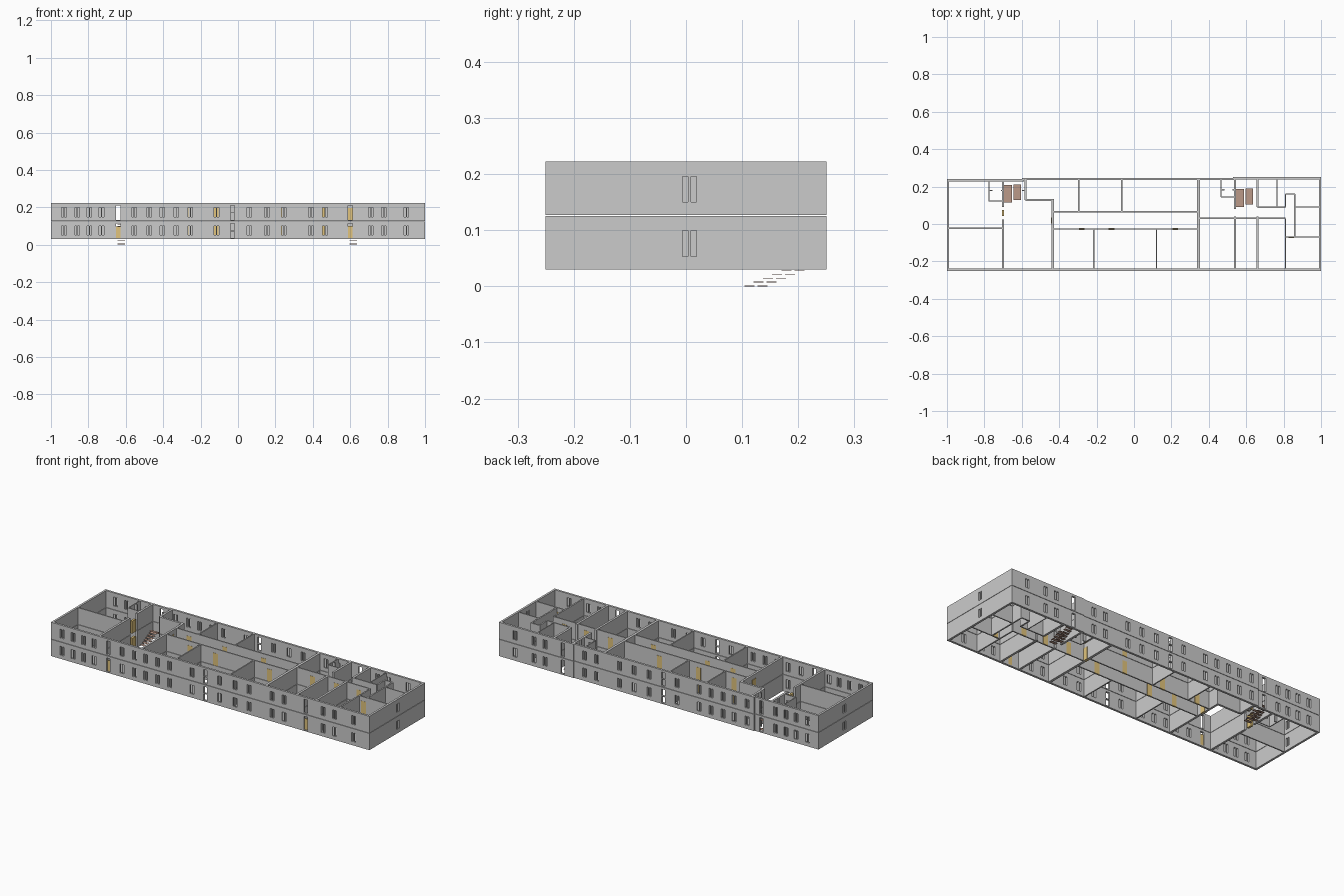
import bpy, bmesh
from mathutils import Matrix, Vector

if "Cube" in bpy.data.objects:
    bpy.data.objects.remove(bpy.data.objects["Cube"])

def material(name, col):
    m = bpy.data.materials.new(name)
    m.diffuse_color = col
    m.use_nodes = True
    m.node_tree.nodes["Principled BSDF"].inputs["Base Color"].default_value = m.diffuse_color
    return m

TAN = material("door_wood", (0.75, 0.55, 0.2, 1))
BROWN = material("stair_brown", (0.5, 0.32, 0.25, 1))

def add_box(bm, x0, x1, y0, y1, z0, z1):
    c = Vector(((x0 + x1) / 2, (y0 + y1) / 2, (z0 + z1) / 2))
    bmesh.ops.create_cube(bm, size=1, matrix=Matrix.Translation(c) @
                          Matrix.Diagonal((x1 - x0, y1 - y0, z1 - z0, 1)))

def finish(bm, name, mat=None):
    bmesh.ops.recalc_face_normals(bm, faces=bm.faces)
    me = bpy.data.meshes.new(name)
    bm.to_mesh(me)
    bm.free()
    ob = bpy.data.objects.new(name, me)
    bpy.context.collection.objects.link(ob)
    if mat:
        me.materials.append(mat)
    return ob

H, T = 0.095, 0.012
STOREYS = [("ground", 0.03), ("upper", 0.127)]

# plan outline, the back stepping slightly between wings
OUTER = [(-1, -.25), (1, -.25), (1, .25), (.53, .25), (.53, .246),
         (-.6, .246), (-.6, .24), (-1, .24)]
INNER = [(-1 + T, -.25 + T), (1 - T, -.25 + T), (1 - T, .25 - T), (.53 + T, .25 - T),
         (.53 + T, .246 - T), (-.6 + T, .246 - T), (-.6 + T, .24 - T), (-1 + T, .24 - T)]
WINDOWS = [-.93, -.86, -.795, -.73, -.555, -.475, -.405, -.33, -.255, -.115,
           .06, .155, .245, .39, .465, .71, .78, .9]
TALL = [-.64, -.03, .6]

# interior walls: (position, start, end, thickness)
ALONG_X = [(-.022, -1, -.70, .007), (.122, -.775, -.70, .005), (.128, -.58, -.435, .012),
           (.065, -.435, .345, .007), (-.027, -.435, .345, .007), (.03, .345, .81, .007),
           (.145, .465, .54, .005), (.09, .66, .81, .007), (.16, .81, .86, .007),
           (.09, .86, .99, .006), (-.07, .81, .99, .007),
           (.18, -.775, -.757, .006), (.18, -.712, -.70, .006),
           (.183, .465, .483, .006), (.183, .527, .54, .006), (.18, -.6, -.575, .006)]
ALONG_Y = [(-.70, .09, .235, .012), (-.70, -.24, .025, .012), (-.775, .12, .235, .005),
           (-.58, .128, .24, .012), (-.435, -.24, .134, .012), (-.295, .065, .24, .007),
           (-.065, .065, .24, .007), (-.215, -.24, -.027, .007), (.12, -.24, -.027, .007),
           (.345, -.24, .24, .014), (.54, .08, .243, .012), (.54, -.24, .04, .012),
           (.66, .09, .243, .012), (.66, -.24, .04, .012), (.465, .145, .243, .005),
           (.765, .09, .243, .005), (.81, .09, .16, .008), (.81, -.24, .03, .008),
           (.86, -.07, .16, .008)]
# door leaves: (x, y, runs along x)
DOORS = [(-.35, .065, 1), (-.126, .065, 1), (.118, .065, 1), (-.28, -.027, 1),
         (-.12, -.027, 1), (.22, -.027, 1), (.45, .03, 1), (.6, .03, 1), (.74, .03, 1),
         (.84, -.07, 1), (-.70, .058, 0), (-.435, .02, 0), (.345, .045, 0)]

for floor, z in STOREYS:
    # outer wall ring
    bm = bmesh.new()
    n = len(OUTER)
    rings = [[bm.verts.new((x, y, h)) for x, y in loop]
             for loop, h in ((OUTER, z), (INNER, z), (INNER, z + H), (OUTER, z + H))]
    for i in range(n):
        j = (i + 1) % n
        for a in range(4):
            b = (a + 1) % 4
            bm.faces.new((rings[a][i], rings[a][j], rings[b][j], rings[b][i]))
    walls = finish(bm, floor + "_outer_walls")

    # window openings: paired slits, tall stairwell panes, end windows
    bm = bmesh.new()
    for ya, yb in ((-.27, -.225), (.22, .27)):
        for x in WINDOWS:
            for s in (-.0125, .0025):
                add_box(bm, x + s, x + s + .010, ya, yb, z + .021, z + .071)
        for x in TALL:
            if x != -.03:
                add_box(bm, x - .011, x + .011, ya, yb, z + .006, z + .083)
            else:
                add_box(bm, x - .011, x + .011, ya, yb, z + .006, z + .042)
                add_box(bm, x - .011, x + .011, ya, yb, z + .046, z + .083)
    for xa, xb in ((-1.02, -.98), (.98, 1.02)):
        for y in (-.006, .009):
            add_box(bm, xa, xb, y, y + .0095, z + .023, z + .069)
    cutter = finish(bm, floor + "_window_cutter")
    cutter.hide_render = True
    mod = walls.modifiers.new("openings", "BOOLEAN")
    mod.object, mod.operation, mod.solver = cutter, "DIFFERENCE", "EXACT"
    bpy.context.view_layer.objects.active = walls
    bpy.ops.object.modifier_apply(modifier=mod.name)
    bpy.data.objects.remove(cutter)

    # partitions
    bm = bmesh.new()
    for p, a, b, t in ALONG_X:
        add_box(bm, a, b, p - t / 2, p + t / 2, z, z + H)
    for p, a, b, t in ALONG_Y:
        add_box(bm, p - t / 2, p + t / 2, a, b, z, z + H)
    finish(bm, floor + "_partitions")

    # interior doors, plus the front entrances on the ground floor
    bm = bmesh.new()
    for x, y, along in DOORS:
        w, d = (.015, .0045) if along else (.006, .016)
        if x in (-.435, .345):
            w = .0085
        add_box(bm, x - w, x + w, y - d, y + d, z, z + .07)
    if floor == "ground":
        for x in (-.64, .6):
            add_box(bm, x - .011, x + .011, -.243, -.239, z + .006, z + .068)
    finish(bm, floor + "_doors", TAN)

# stairs: open treads, entry flight then a pair of flights
for side, x1, x2, y in (("left", -.695, -.645, .127), ("right", .545, .595, .104)):
    bm = bmesh.new()
    w, run = .042, .0165
    for i in range(5):
        ya = y + i * run
        add_box(bm, x2, x2 + w, ya, ya + .018, i * .007, i * .007 + .0012)
    for i in range(6):
        ya = y - .012 + i * .0155
        za = .034 + i * .008
        add_box(bm, x1, x1 + w, ya, ya + .017, za, za + .0012)
        yb = y + .07 - i * .014
        zb = .082 + i * .008
        add_box(bm, x2, x2 + w, yb, yb + .0155, zb, zb + .0012)
    finish(bm, side + "_stair_treads", BROWN)
